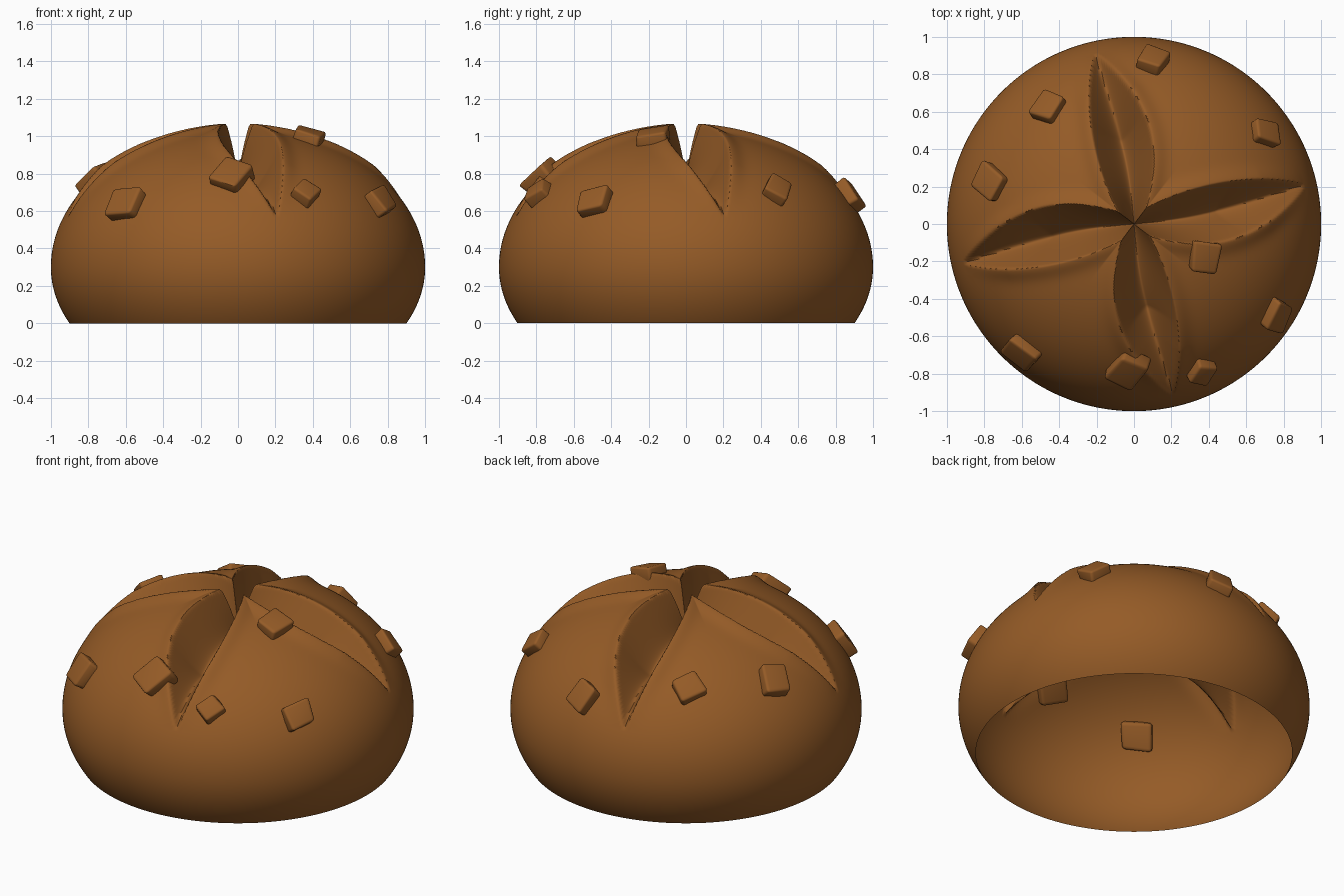
import bpy, bmesh, math, random
from mathutils import Vector, Matrix

random.seed(4)
if "Cube" in bpy.data.objects:
    bpy.data.objects.remove(bpy.data.objects["Cube"], do_unlink=True)

# Single baked-crust colour
crust = bpy.data.materials.new("crust_brown")
crust.use_nodes = True
crust.diffuse_color = (0.3, 0.105, 0.02, 1)
crust.node_tree.nodes["Principled BSDF"].inputs["Base Color"].default_value = (0.3, 0.105, 0.02, 1)

BELLY = 0.3      # height of the widest ring
UPPER = 0.745    # dome height above it
LOWER = 0.69     # curvature below it
REACH = 0.93     # length of each cut
RINGS, SEGMENTS = 130, 480


def finish(bm, name, angle):
    bmesh.ops.recalc_face_normals(bm, faces=bm.faces)
    mesh = bpy.data.meshes.new(name)
    bm.to_mesh(mesh)
    bm.free()
    mesh.materials.append(crust)
    obj = bpy.data.objects.new(name, mesh)
    bpy.context.collection.objects.link(obj)
    bpy.ops.object.select_all(action="DESELECT")
    obj.select_set(True)
    bpy.context.view_layer.objects.active = obj
    bpy.ops.object.shade_smooth_by_angle(angle=math.radians(angle))
    return obj


def surface_normal(p):
    b = UPPER if p.z > BELLY else LOWER
    return Vector((p.x, p.y, (p.z - BELLY) / b ** 2)).normalized()


def score_offset(x, y):
    """Push along the normal: four bowed leaf-shaped cuts with raised lips."""
    cuts, lips = [], [0.0]
    for k in range(4):
        turn = math.radians(12.8 + 90 * k)
        a = x * math.cos(turn) + y * math.sin(turn)
        b = y * math.cos(turn) - x * math.sin(turn)
        u = a / REACH
        if u < 0 or u > 1:
            continue
        arch = math.sin(math.pi * u)
        width = 0.135 * arch ** 0.8 + 0.03 * (1 - u) + 0.001
        side = abs(b + 0.04 * arch)
        lip = 0.025 * min(1, (1 - u) * 4)
        if side < width:
            depth = 0.25 * min(1, (1 - u) / 0.4) ** 0.8
            cuts.append(lip - (depth + lip) * (1 - (side / width) ** 1.5))
        else:
            lips.append(lip * math.exp(-((side - width) / 0.06) ** 2))
    return min(cuts) if cuts else max(lips)


# Bun: open-bottomed dome with scored top
bm = bmesh.new()
start = -math.asin(BELLY / LOWER)
rings = []
for i in range(RINGS):
    phi = start + (math.pi / 2 - start) * i / RINGS
    r = math.cos(phi)
    z = BELLY + math.sin(phi) * (UPPER if phi > 0 else LOWER)
    ring = []
    for j in range(SEGMENTS):
        t = math.tau * j / SEGMENTS
        p = Vector((r * math.cos(t), r * math.sin(t), z))
        if z > BELLY:
            p += surface_normal(p) * score_offset(p.x, p.y)
        ring.append(bm.verts.new(p))
    rings.append(ring)
for low, high in zip(rings, rings[1:]):
    for j in range(SEGMENTS):
        n = (j + 1) % SEGMENTS
        bm.faces.new((low[j], low[n], high[n], high[j]))
pole = bm.verts.new((0, 0, BELLY + UPPER - 0.25))
for j in range(SEGMENTS):
    bm.faces.new((rings[-1][j], rings[-1][(j + 1) % SEGMENTS], pole))
finish(bm, "scored_bun", 50)

# Chunks half sunk in the crust: x, y, size, spin in degrees
chunks = [
    (0.1, 0.86, 0.15, 70), (-0.45, 0.62, 0.16, 25), (0.69, 0.48, 0.15, 50),
    (-0.76, 0.22, 0.17, 75), (0.37, -0.17, 0.16, 15), (0.75, -0.48, 0.16, 10),
    (0.36, -0.78, 0.13, 40), (-0.03, -0.77, 0.18, 60), (-0.59, -0.68, 0.18, 5),
]
for number, (x, y, size, spin) in enumerate(chunks, 1):
    p = Vector((x, y, BELLY + UPPER * math.sqrt(1 - x * x - y * y)))
    normal = surface_normal(p)
    bm = bmesh.new()
    bmesh.ops.create_cube(bm, size=1)
    for v in bm.verts:
        v.co += Vector([random.uniform(-0.08, 0.08) for _ in range(3)])
    bmesh.ops.bevel(bm, geom=bm.edges[:], offset=0.12, segments=3,
                    profile=0.5, affect="EDGES")
    place = (Matrix.Translation(p + normal * 0.005)
             @ normal.to_track_quat("Z", "Y").to_matrix().to_4x4()
             @ Matrix.Rotation(math.radians(spin), 4, "Z")
             @ Matrix.Diagonal((size, size * 0.9, 0.1, 1)))
    bmesh.ops.transform(bm, matrix=place, verts=bm.verts)
    finish(bm, f"crust_chunk_{number}", 40)
